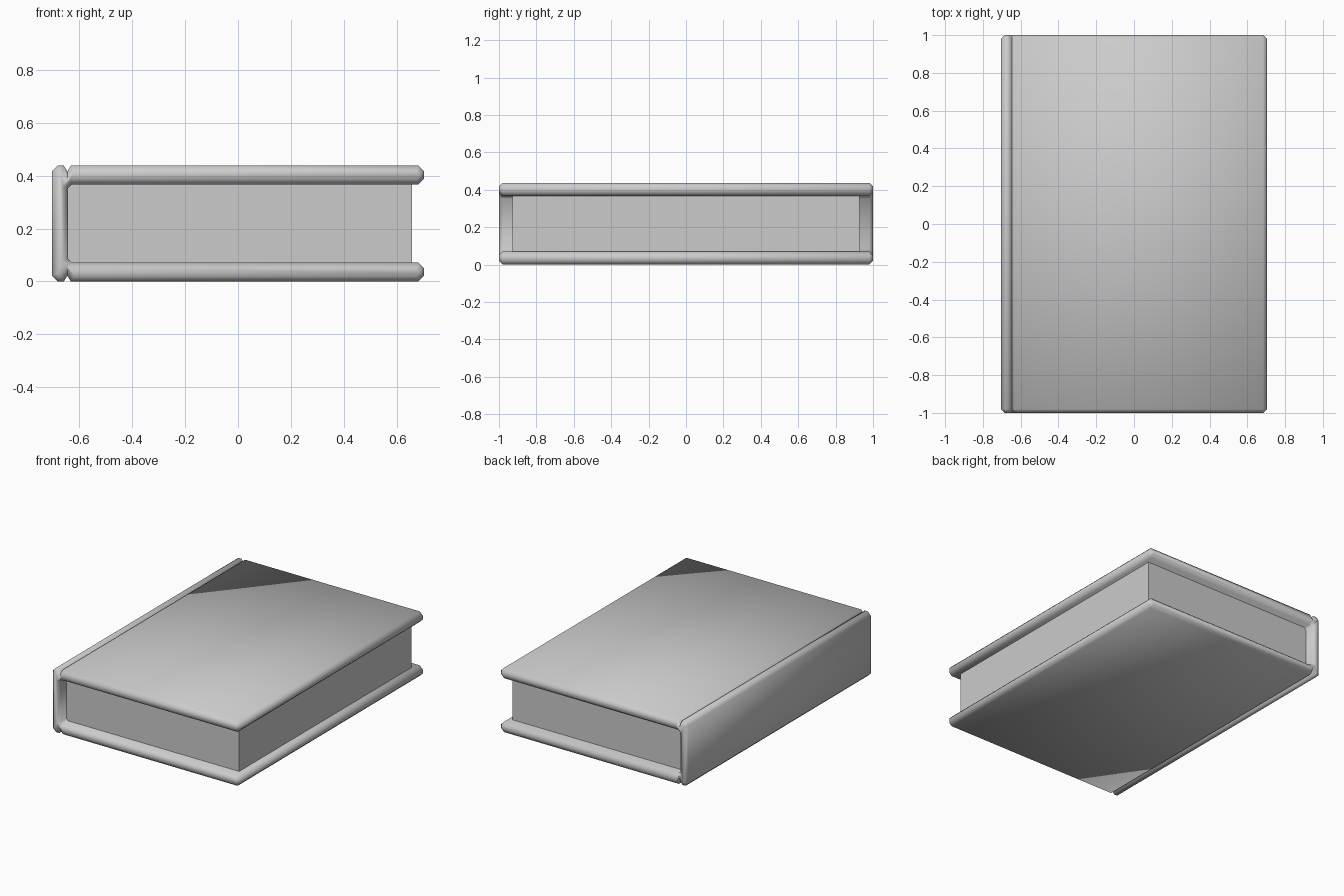
import bpy, bmesh
from mathutils import Vector

if "Cube" in bpy.data.objects:
    bpy.data.objects.remove(bpy.data.objects["Cube"])

H = 0.438      # total height
B = 0.022      # edge chamfer


def make_object(name, bm):
    bmesh.ops.recalc_face_normals(bm, faces=bm.faces[:])
    mesh = bpy.data.meshes.new(name)
    bm.to_mesh(mesh)
    bm.free()
    obj = bpy.data.objects.new(name, mesh)
    bpy.context.collection.objects.link(obj)
    return obj


def inset(points, d):
    """Offset a counter-clockwise outline inwards with mitred corners."""
    result = []
    for i, p in enumerate(points):
        a = (p - points[i - 1]).normalized()
        b = (points[(i + 1) % len(points)] - p).normalized()
        na, nb = Vector((-a.y, a.x)), Vector((-b.y, b.x))
        result.append(p + (na + nb) * d / (1 + na.dot(nb)))
    return result


# Cover: C-shaped profile with chamfered corners and a hinge groove
upper = [(-0.643, 0.353), (-0.629, 0.367),
         (0.705 - B, 0.367), (0.705, 0.367 + B),
         (0.705, H - B), (0.705 - B, H),
         (-0.633, H), (-0.646, H - 0.022), (-0.659, H),
         (-0.705 + B, H), (-0.705, H - B)]
lower = [(x, H - z) for x, z in reversed(upper)]
outline = [Vector(p) for p in upper + lower]
small = inset(outline, 0.02)

bm = bmesh.new()
rings = []
for pts, y in ((small, -1), (outline, -0.98), (outline, 0.98), (small, 1)):
    rings.append([bm.verts.new((p.x, y, p.y)) for p in pts])
n = len(outline)
for r, s in zip(rings, rings[1:]):
    for i in range(n):
        j = (i + 1) % n
        bm.faces.new((r[i], r[j], s[j], s[i]))
bm.faces.new(rings[0])
bm.faces.new(rings[-1])
cover = make_object("cover", bm)
bpy.context.view_layer.objects.active = cover
cover.select_set(True)
bpy.ops.object.shade_smooth_by_angle(angle=1.0)

# Page block: plain box between the boards
bm = bmesh.new()
bmesh.ops.create_cube(bm, size=1)
for v in bm.verts:
    v.co = (v.co.x * 1.305 + 0.0055, v.co.y * 1.855, v.co.z * 0.298 + H / 2)
make_object("pages", bm)
